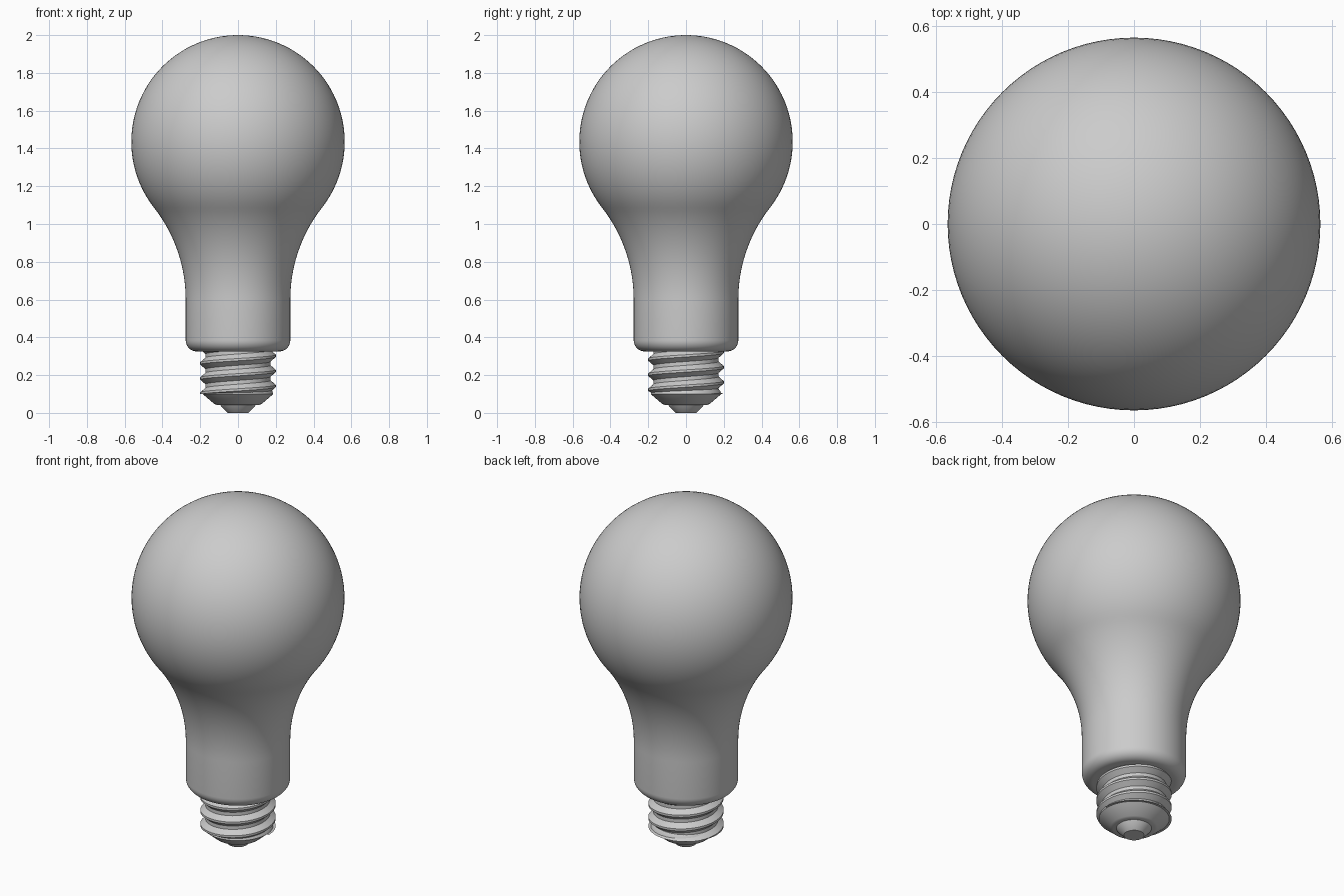
import bpy, bmesh
from math import sin, cos, pi, atan2, radians, hypot

cube = bpy.data.objects.get("Cube")
if cube:
    bpy.data.objects.remove(cube, do_unlink=True)

grey = bpy.data.materials.new("plain grey")
grey.use_nodes = True
color = (0.6, 0.6, 0.6, 1)
grey.diffuse_color = color
grey.node_tree.nodes["Principled BSDF"].inputs["Base Color"].default_value = color


def finish(name, bm, angle):
    bmesh.ops.remove_doubles(bm, verts=bm.verts, dist=1e-5)
    bmesh.ops.recalc_face_normals(bm, faces=bm.faces)
    mesh = bpy.data.meshes.new(name)
    bm.to_mesh(mesh)
    bm.free()
    mesh.materials.append(grey)
    obj = bpy.data.objects.new(name, mesh)
    bpy.context.collection.objects.link(obj)
    bpy.ops.object.select_all(action="DESELECT")
    obj.select_set(True)
    bpy.context.view_layer.objects.active = obj
    bpy.ops.object.shade_smooth_by_angle(angle=radians(angle))
    return obj


def lathe(name, profile, steps=96, angle=30):
    bm = bmesh.new()
    verts = [bm.verts.new((r, 0, z)) for r, z in profile]
    edges = [bm.edges.new(pair) for pair in zip(verts, verts[1:])]
    bmesh.ops.spin(bm, geom=verts + edges, cent=(0, 0, 0), axis=(0, 0, 1),
                   angle=2 * pi, steps=steps)
    return finish(name, bm, angle)


def arc(cx, cz, radius, start, end, count):
    angles = [start + (end - start) * i / count for i in range(count + 1)]
    return [(cx + radius * cos(a), cz + radius * sin(a)) for a in angles]


# Glass bulb: globe, tangent concave neck, straight collar, rounded lower rim
globe_r, globe_z = 0.565, 1.435
neck_r, neck_z = 0.277, 0.6
drop = globe_z - neck_z
sweep_r = (neck_r**2 + drop**2 - globe_r**2) / (2 * (globe_r - neck_r))
sweep_x = neck_r + sweep_r
tangent = atan2(drop, sweep_x)
fillet = 0.06
profile = arc(0, globe_z, globe_r, pi / 2, -tangent, 40)
profile += arc(sweep_x, neck_z, sweep_r, pi - tangent, pi, 20)[1:]
profile += arc(neck_r - fillet, 0.325 + fillet, fillet, 0, -pi / 2, 10)
profile += [(0, 0.325)]
lathe("glass_bulb", profile)

# Screw thread: a ridge section swept along a right-handed helix
pitch, low, high = 0.08, 0.1, 0.335
section = [(0.172, 0), (0.172, 0.012), (0.2, 0.036), (0.2, 0.048), (0.172, 0.072)]
per_turn, turns = 72, 5
bm = bmesh.new()
rows = []
for i in range(per_turn * turns + 1):
    a = 2 * pi * i / per_turn
    base = low - pitch + pitch * i / per_turn
    ring = section + [(section[0][0], pitch)]
    rows.append([bm.verts.new((r * cos(a), r * sin(a), min(high, max(low, base + dz))))
                 for r, dz in ring])
for p, q in zip(rows, rows[1:]):
    for k in range(len(p) - 1):
        if max(v.co.z for v in (p[k], p[k + 1], q[k], q[k + 1])) > low:
            bm.faces.new((p[k], q[k], q[k + 1], p[k + 1]))
bmesh.ops.dissolve_degenerate(bm, dist=1e-5, edges=bm.edges)
finish("screw_thread", bm, 30)

# Tapered base cup and the contact button under it
lathe("base_cup", [(0.17, 0.13), (0.182, 0.115), (0.187, 0.1), (0.125, 0.047),
                   (0.11, 0.042), (0, 0.042)], 64)
lathe("contact_button", [(0.094, 0.043), (0.09, 0.036), (0.06, 0.005), (0.054, 0),
                         (0, 0)], 48)
